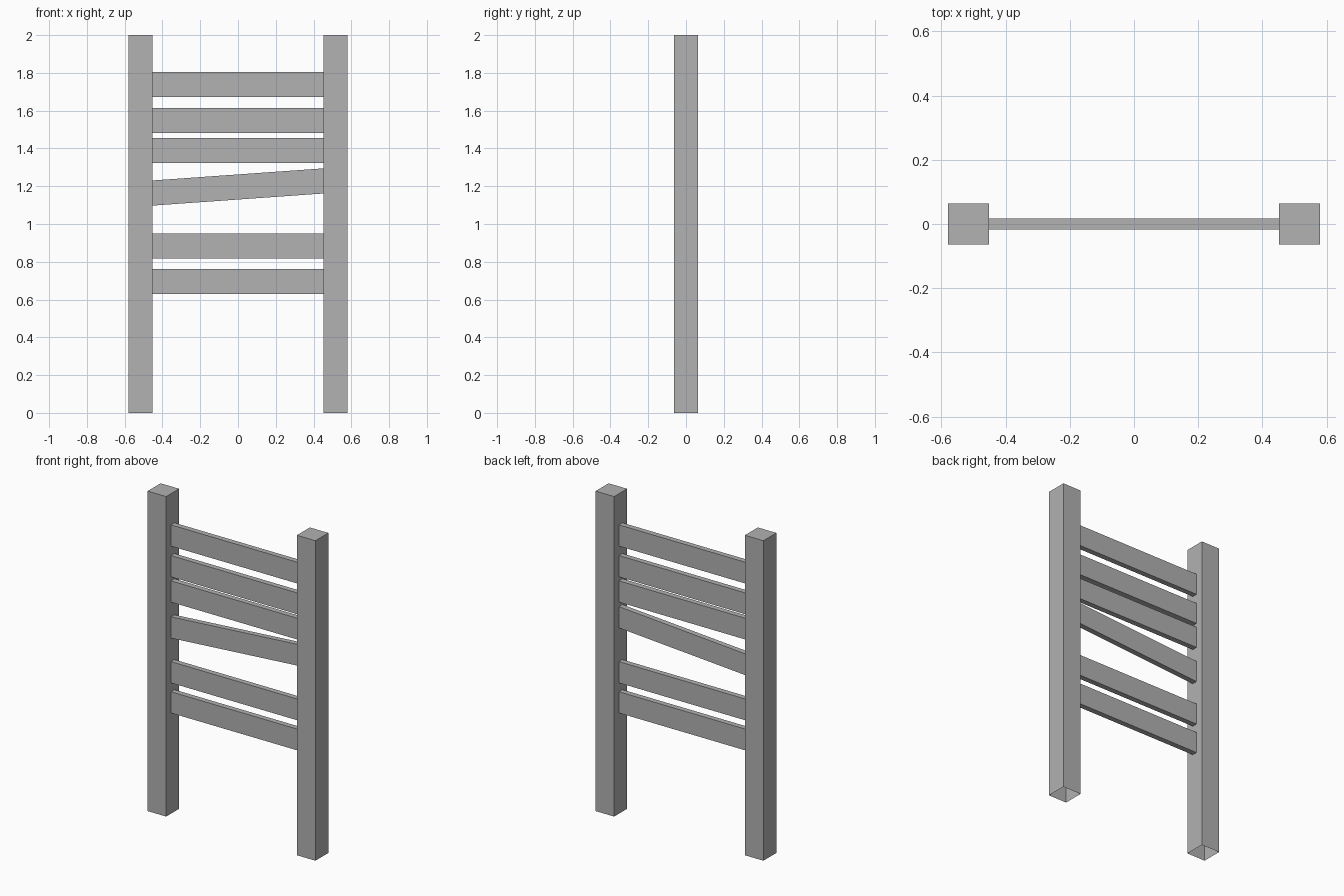
import bpy
import bmesh

cube = bpy.data.objects.get("Cube")
if cube:
    bpy.data.objects.remove(cube, do_unlink=True)

HALF_SPAN = 0.452    # inner face of each post
HALF_WIDTH = 0.58    # outer face of each post
HEIGHT = 2.0
SLAT_HEIGHT = 0.133
SLAT_DEPTH = 0.034

grey = bpy.data.materials.new("plain_grey")
grey.use_nodes = True
colour = (0.445, 0.445, 0.445, 1.0)
grey.diffuse_color = colour
grey.node_tree.nodes["Principled BSDF"].inputs["Base Color"].default_value = colour


def box(name, centre, size, rise=0.0, open_sides=()):
    """Box sheared upward along x by rise; faces along open_sides are left out."""
    bm = bmesh.new()
    bmesh.ops.create_cube(bm, size=1.0)
    bm.normal_update()
    gone = [f for f in bm.faces
            if any(f.normal.dot(side) > 0.9 for side in open_sides)]
    bmesh.ops.delete(bm, geom=gone, context="FACES")
    for v in bm.verts:
        shear = v.co.x * rise
        v.co = [c + s * p for c, s, p in zip(centre, size, v.co)]
        v.co.z += shear
    mesh = bpy.data.meshes.new(name)
    bm.to_mesh(mesh)
    bm.free()
    mesh.materials.append(grey)
    obj = bpy.data.objects.new(name, mesh)
    bpy.context.collection.objects.link(obj)
    return obj


# Square posts, open underneath
post = HALF_WIDTH - HALF_SPAN
for label, side in (("left", 1), ("right", -1)):
    box(label + "_post", (side * (HALF_SPAN + post / 2), 0, HEIGHT / 2),
        (post, post, HEIGHT), open_sides=[(0, 0, -1)])

# Slats between the posts: centre height and rise towards the left post
slats = {
    "bottom_slat": (0.696, 0),
    "lower_slat": (0.884, 0),
    "crooked_slat": (1.196, 0.064),
    "middle_slat": (1.389, 0),
    "upper_slat": (1.547, 0),
    "top_slat": (1.739, 0),
}
for name, (z, rise) in slats.items():
    box(name, (0, 0, z), (2 * HALF_SPAN, SLAT_DEPTH, SLAT_HEIGHT), rise,
        open_sides=[(1, 0, 0), (-1, 0, 0)])
